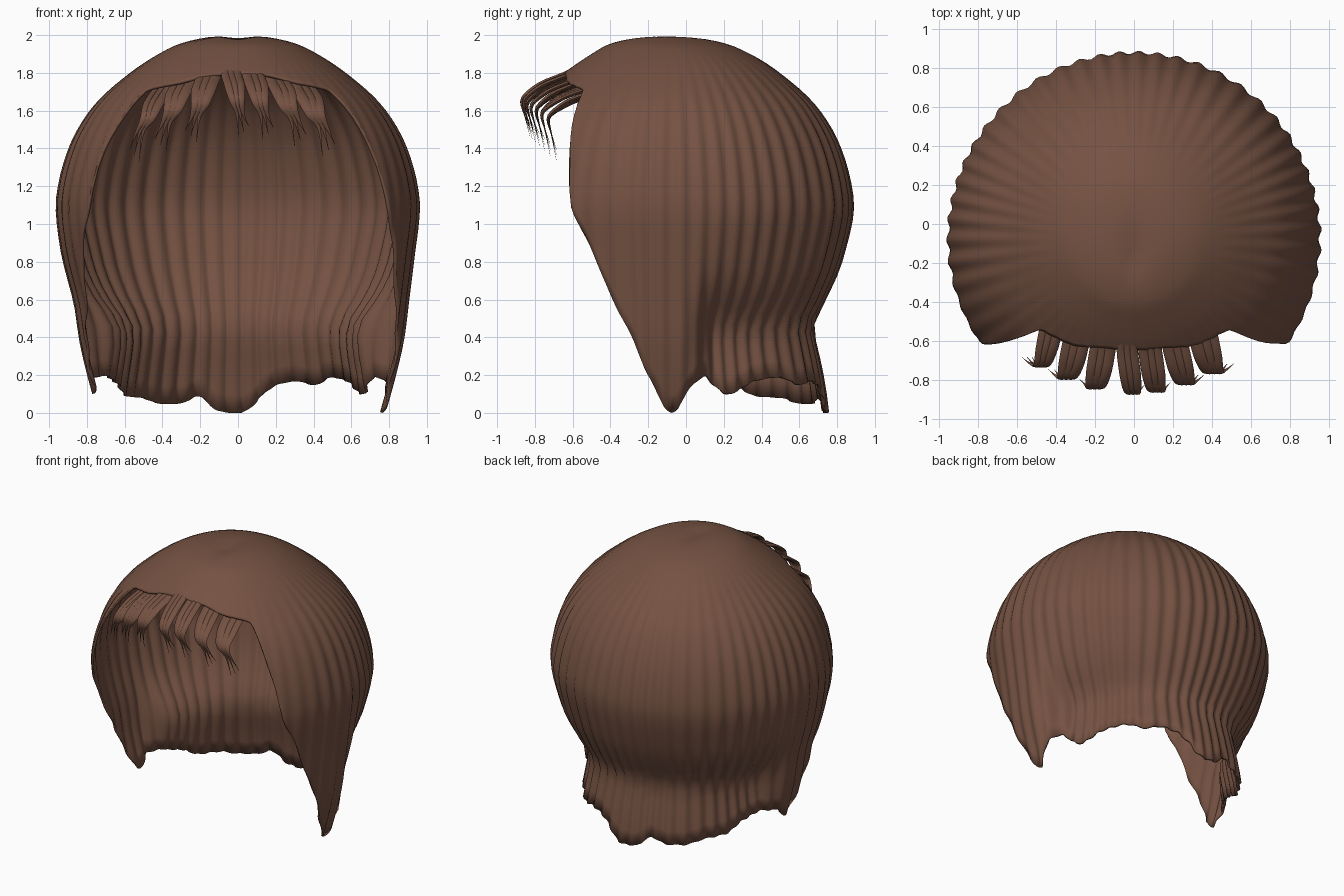
import bpy, bmesh, math
from mathutils import Vector

if "Cube" in bpy.data.objects:
    bpy.data.objects.remove(bpy.data.objects["Cube"])

brown = bpy.data.materials.new("hair_brown")
brown.use_nodes = True
colour = (0.175, 0.083, 0.054, 1)
brown.diffuse_color = colour
brown.node_tree.nodes["Principled BSDF"].inputs["Base Color"].default_value = colour


def smooth(e0, e1, v):
    t = min(1, max(0, (v - e0) / (e1 - e0)))
    return t * t * (3 - 2 * t)


def curve(points):
    """Smooth interpolation through points without overshoot."""
    xs, ys = zip(*sorted(points))
    d = [(ys[i + 1] - ys[i]) / (xs[i + 1] - xs[i]) for i in range(len(xs) - 1)]
    m = [d[0]] + [2 * p * q / (p + q) if p * q > 0 else 0 for p, q in zip(d, d[1:])] + [d[-1]]

    def f(x):
        x = min(xs[-1], max(xs[0], x))
        i = max(k for k in range(len(d)) if xs[k] <= x)
        h = xs[i + 1] - xs[i]
        t = (x - xs[i]) / h
        return (ys[i] * (1 + 2 * t) * (1 - t) ** 2 + m[i] * h * t * (1 - t) ** 2
                + ys[i + 1] * t * t * (3 - 2 * t) + m[i + 1] * h * t * t * (t - 1))
    return f


def drop(z):
    return math.sqrt(max(0, 2 - z))


# Radius by height: shared dome, cinched back, straight side locks
dome = [(2, 0), (1.98, .21), (1.95, .32), (1.9, .42), (1.8, .57), (1.6, .78),
        (1.4, .89), (1.2, .945), (1.1, .957)]
back = [(.8, .895), (.6, .81), (.45, .745), (.3, .775), (.15, .805), (0, .825)]
lock = [(.8, .925), (.6, .9), (.4, .875), (.2, .83), (0, .775)]
back_r = curve([(drop(z), r) for z, r in dome + back])
lock_r = curve([(drop(z), r) for z, r in dome + lock])

# Hem height by angle from the back: ragged nape, then the face opening
nape = curve([(-76, .2), (-62, .15), (-53, .09), (-41, .08), (-31, .05), (-23, .05),
              (-15, .09), (-11, .05), (-7, .01), (0, 0), (4, .02), (8, .08), (15, .15),
              (23, .17), (31, .15), (41, .19), (53, .17), (66, .1), (76, .2)])
face = curve([(76, .2), (82, .15), (90, 0), (98.7, .2), (104, .4), (111, .62),
              (118, .9), (124, 1.1), (126, 1.3), (129, 1.5), (132, 1.65), (134, 1.71),
              (140, 1.73), (150, 1.75), (165, 1.79), (180, 1.8)])


def hem(a):
    if abs(a) < 76:
        return nape(a)
    z = face(abs(a))
    if a < 0:
        z += .1 * smooth(76, 88, -a) * max(0, 1 - z / .62)
    return z


def shell_point(a, w):
    z = 2 - w * w
    k = smooth(70, 86, abs(a))
    inner = back_r(w) * (1 - .1 * smooth(20, 65, abs(a)) * smooth(.7, .3, z)) if z < .7 else back_r(w)
    outer = lock_r(w) - (.04 * smooth(.9, .5, z) if a < 0 else 0)
    r = inner + (outer - inner) * k
    # Soft fluting of the strands
    flute = math.sin(math.radians(a) * 54 + 1.3 * math.sin(math.radians(a) * 5))
    r += .009 * flute * smooth(.25, .9, w) * (1 - .6 * smooth(95, 115, abs(a)))
    rad = math.radians(a)
    x, y = r * math.sin(rad), -.12 + .045 * smooth(0, .4, w) + r * math.cos(rad)
    # Shallow parting at the crown
    z -= .022 * math.exp(-(x / .07) ** 2 - ((y + .14) / .15) ** 2)
    return Vector((x, y, z))


def finish(bm, name):
    bmesh.ops.recalc_face_normals(bm, faces=bm.faces)
    mesh = bpy.data.meshes.new(name)
    bm.to_mesh(mesh)
    bm.free()
    mesh.materials.append(brown)
    obj = bpy.data.objects.new(name, mesh)
    bpy.context.collection.objects.link(obj)
    bpy.ops.object.select_all(action='DESELECT')
    obj.select_set(True)
    bpy.context.view_layer.objects.active = obj
    bpy.ops.object.shade_smooth_by_angle(angle=math.radians(50))
    return obj


# Hair cap
COLS, ROWS = 320, 40
bm = bmesh.new()
crown = bm.verts.new(shell_point(0, 0))
grid = []
for c in range(COLS):
    a = -180 + 360 * c / COLS
    wb = drop(hem(a))
    grid.append([bm.verts.new(shell_point(a, wb * r / ROWS)) for r in range(1, ROWS + 1)])
for c in range(COLS):
    p, q = grid[c], grid[(c + 1) % COLS]
    bm.faces.new((crown, p[0], q[0]))
    for r in range(ROWS - 1):
        bm.faces.new((p[r], p[r + 1], q[r + 1], q[r]))
cap = finish(bm, "hair_cap")
thick = cap.modifiers.new("thickness", 'SOLIDIFY')
thick.thickness = .015
thick.offset = -1


# Fringe: each strand is three flat tapering wisps that fan out at the tip
def wisp(bm, path, width, sides=8, steps=18):
    coords = [curve([(i, p[k]) for i, p in enumerate(path)]) for k in range(3)]
    last = len(path) - 1
    pts = [Vector([f(last * s / steps) for f in coords]) for s in range(steps + 1)]
    rings = []
    for s, p in enumerate(pts):
        t = s / steps
        tangent = (pts[min(s + 1, steps)] - pts[max(s - 1, 0)]).normalized()
        side = Vector((1, 0, 0))
        side = (side - tangent * side.dot(tangent)).normalized()
        up = side.cross(tangent)
        taper = 1 - .95 * smooth(.4, 1, t)
        ring = []
        for k in range(sides):
            g = math.tau * k / sides
            ring.append(bm.verts.new(p + side * math.cos(g) * width * taper
                                     + up * math.sin(g) * .012 * taper))
        rings.append(ring)
    for p, q in zip(rings, rings[1:]):
        for k in range(sides):
            n = (k + 1) % sides
            bm.faces.new((p[k], p[n], q[n], q[k]))
    bm.faces.new(rings[0])
    bm.faces.new(rings[-1])


gaps = [-.46, -.35, -.22, -.09, .02, .14, .27, .41]
tips = [-.54, -.4, -.24, .02, .15, .32, .47]
for i, tip in enumerate(tips):
    base = (gaps[i] + gaps[i + 1]) / 2
    span = gaps[i + 1] - gaps[i]
    away = (tip / .5) ** 2
    out = 1 if tip > 0 else -1
    bm = bmesh.new()
    for j in (-1, 0, 1):
        off = j * span * .26
        x = base + off
        root_y = -.075 - math.sqrt(.56 ** 2 - x * x)
        far = -.87 + .12 * away
        z0 = 1.81 - .08 * away
        path = [(x * .87, root_y + .1, z0 + .045), (x, root_y, z0 - .012),
                (x + (tip - base) * .3, (root_y + far) / 2 - .03, z0 - .075),
                (tip - (tip - base) * .45 + off * .7, far, z0 - .16),
                (tip - (tip - base) * .15 + off * .6, far + .015, z0 - .23),
                (tip + off * .9 + .01 * out, far + .045, z0 - .32 + .03 * j * out - .03 * away)]
        wisp(bm, path, span * .24)
    finish(bm, "fringe_strand_%d" % (i + 1))
